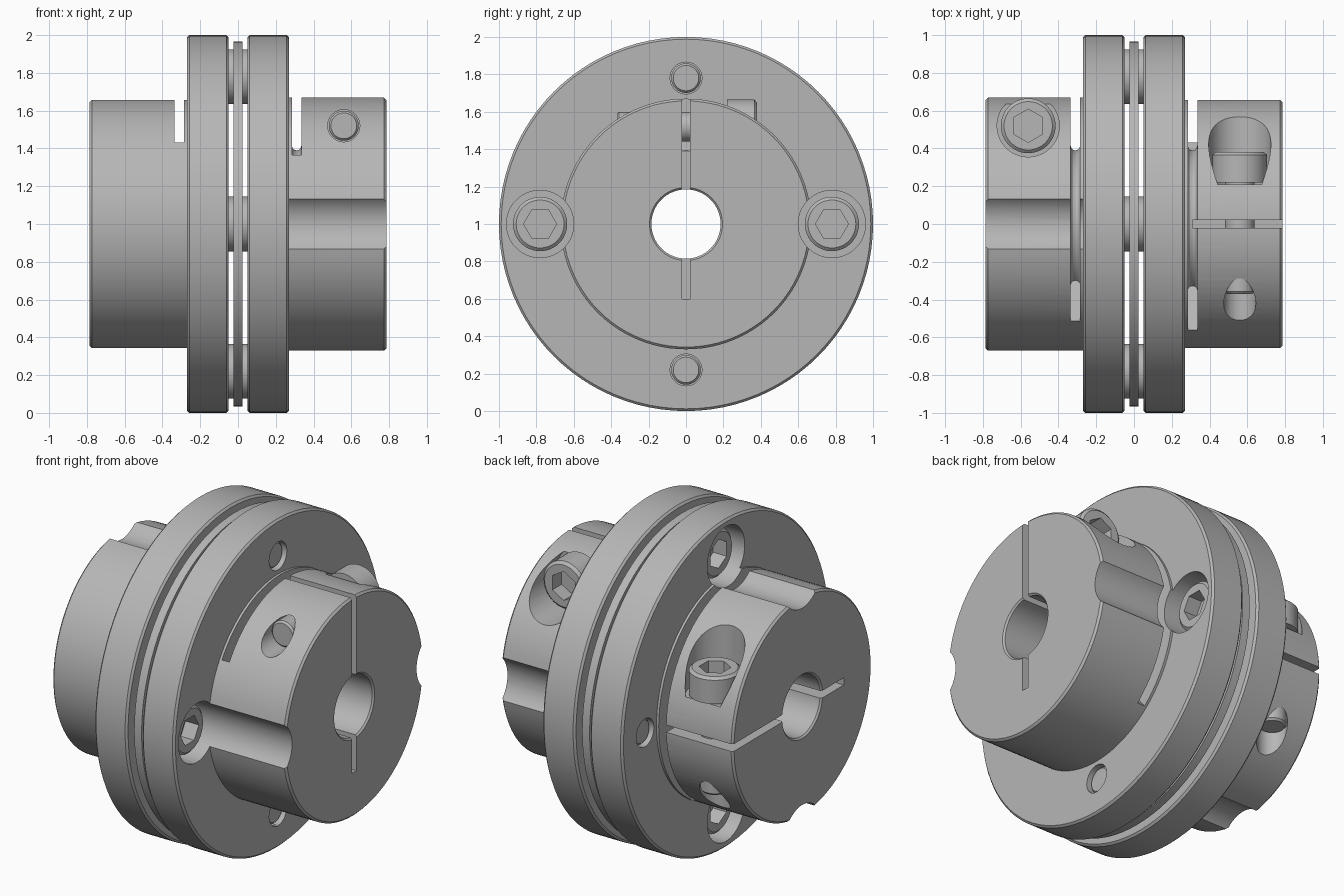
import bpy, bmesh
from math import pi, cos, sin, radians
from mathutils import Matrix, Vector

if "Cube" in bpy.data.objects:
    bpy.data.objects.remove(bpy.data.objects["Cube"])

steel = bpy.data.materials.new("steel grey")
steel.use_nodes = True
GREY = (0.47, 0.47, 0.47, 1)
steel.diffuse_color = GREY
steel.node_tree.nodes["Principled BSDF"].inputs["Base Color"].default_value = GREY

LIFT = Matrix.Translation((0, 0, 1))
TURN = Matrix.Rotation(pi, 4, Vector((0, 1, 1)))        # right half -> left half
CYCLE = Matrix.Rotation(2 * pi / 3, 4, Vector((1, 1, 1)))  # x -> y -> z -> x
BOLT_R = 0.78
CLAMP = (0.56, 0, 0.52)


def lathe(name, profile, hollow=False, seg=96, start=0, sweep=360):
    """Turn (x, radius) points about the x axis, fully or through a sector."""
    bm = bmesh.new()
    full = sweep == 360
    steps = seg if full else seg + 1
    rings = []
    for i in range(steps):
        a = radians(start + sweep * i / seg)
        rings.append([bm.verts.new((x, r * cos(a), r * sin(a))) for x, r in profile])
    n = len(profile)
    for i in range(seg):
        a, b = rings[i], rings[(i + 1) % steps]
        for j in range(n if hollow else n - 1):
            k = (j + 1) % n
            bm.faces.new((a[j], a[k], b[k], b[j]))
    if not full:
        bm.faces.new(rings[0])
        bm.faces.new(rings[-1])
    elif not hollow:
        bm.faces.new([r[0] for r in rings])
        bm.faces.new([r[-1] for r in rings])
    bmesh.ops.recalc_face_normals(bm, faces=bm.faces)
    mesh = bpy.data.meshes.new(name)
    bm.to_mesh(mesh)
    bm.free()
    mesh.materials.append(steel)
    ob = bpy.data.objects.new(name, mesh)
    bpy.context.collection.objects.link(ob)
    return ob


def rod(x0, x1, r, seg=48):
    return lathe("cutter", [(x0, r), (x1, r)], seg=seg)


def box(x0, x1, y0, y1, z0, z1):
    ob = rod(-0.5, 0.5, 0.5 ** 0.5, 4)
    ob.data.transform(Matrix.Rotation(pi / 4, 4, "X"))
    ob.data.transform(Matrix.Translation(((x0 + x1) / 2, (y0 + y1) / 2, (z0 + z1) / 2))
                      @ Matrix.Diagonal((x1 - x0, y1 - y0, z1 - z0, 1)))
    return ob


def move(ob, matrix):
    ob.data.transform(matrix)
    return ob


def at(x, y, z):
    return Matrix.Translation((x, y, z))


def carve(ob, cutters):
    for c in cutters:
        c.hide_render = True
        mod = ob.modifiers.new("cut", "BOOLEAN")
        mod.operation, mod.solver, mod.object = "DIFFERENCE", "EXACT", c
        bpy.context.view_layer.objects.active = ob
        bpy.ops.object.modifier_apply(modifier=mod.name)
        bpy.data.objects.remove(c)


def finish(ob):
    bpy.ops.object.select_all(action="DESELECT")
    ob.select_set(True)
    bpy.context.view_layer.objects.active = ob
    bpy.ops.object.shade_smooth_by_angle(angle=radians(25))


def screw(name, length):
    """Socket head screw: top of head at x = 0, shank towards -x."""
    ob = lathe(name, [(0, 0.128), (-0.015, 0.145), (-0.16, 0.145), (-0.16, 0.079),
                      (0.012 - length, 0.079), (-length, 0.068)], seg=48)
    carve(ob, [rod(-0.09, 0.05, 0.088, 6)])
    return ob


def hub(name):
    c = 0.012
    ob = lathe(name, [(0.05, 0.185), (0.05, 1 - c), (0.05 + c, 1), (0.27 - c, 1),
                      (0.27, 1 - c), (0.27, 0.67), (0.785 - c, 0.67),
                      (0.785, 0.67 - c), (0.785, 0.195), (0.775, 0.185)], hollow=True)
    cuts = []
    # counterbores that run on as channels along the hub, and screw holes
    for s in (-1, 1):
        cuts.append(move(rod(0.06, 0.9, 0.18), at(0, s * BOLT_R, 0)))
        cuts.append(move(rod(0, 0.2, 0.085), at(0, s * BOLT_R, 0)))
        cuts.append(move(rod(0, 0.4, 0.085), at(0, 0, s * BOLT_R)))
    # part-way relief groove with a round floor and round ends
    w = 0.025
    floor = [(0.31 + w * cos(pi * i / 6), 0.415 - w * sin(pi * i / 6)) for i in range(7)]
    cuts.append(lathe("cutter", [(0.335, 0.8)] + floor + [(0.285, 0.8)], hollow=True,
                      seg=64, start=-50, sweep=197))
    for angle in (-50, 147):
        end = move(rod(0.4, 0.8, 0.0245, 24), Matrix.Rotation(radians(angle), 4, "X"))
        cuts.append(move(end, at(0.31, 0, 0)))
    # clamping slit above the bore and short relief slit below it
    cuts.append(box(0.31, 0.9, -0.022, 0.022, 0.1, 0.8))
    cuts.append(box(0.31, 0.9, -0.022, 0.022, -0.4, -0.1))
    # clamp screw hole and its counterbore
    cuts.append(move(rod(-0.8, 0.3, 0.085), at(*CLAMP) @ CYCLE))
    cuts.append(move(rod(0.21, 0.8, 0.165), at(*CLAMP) @ CYCLE))
    carve(ob, cuts)
    return ob


# Two identical halves, the left one turned over
for side, place in (("left", LIFT), ("right", LIFT @ TURN)):
    parts = [hub(side + "_flanged_hub")]
    clamp = screw(side + "_clamp_screw", 0.75)
    parts.append(move(clamp, at(*CLAMP) @ CYCLE @ at(0.38, 0, 0)))
    for s in (-1, 1):
        bolt = screw(f"{side}_flange_screw", 0.47)
        parts.append(move(bolt, at(0.22, s * BOLT_R, 0)))
    # spacer washers on both faces of the disc
    for y, z in ((1, 0), (-1, 0), (0, 1), (0, -1)):
        washer = lathe(side + "_spacer", [(0.02, 0.145), (0.05, 0.145), (0.05, 0.078),
                                          (0.02, 0.078)], hollow=True, seg=48)
        parts.append(move(washer, at(0, y * BOLT_R, z * BOLT_R)))
    for p in parts:
        move(p, place)
        finish(p)

# Thin flexible disc between the flanges
disc = lathe("flexible_disc", [(-0.025, 0.58), (-0.025, 0.965), (0.025, 0.965),
                               (0.025, 0.58)], hollow=True)
finish(move(disc, LIFT))
